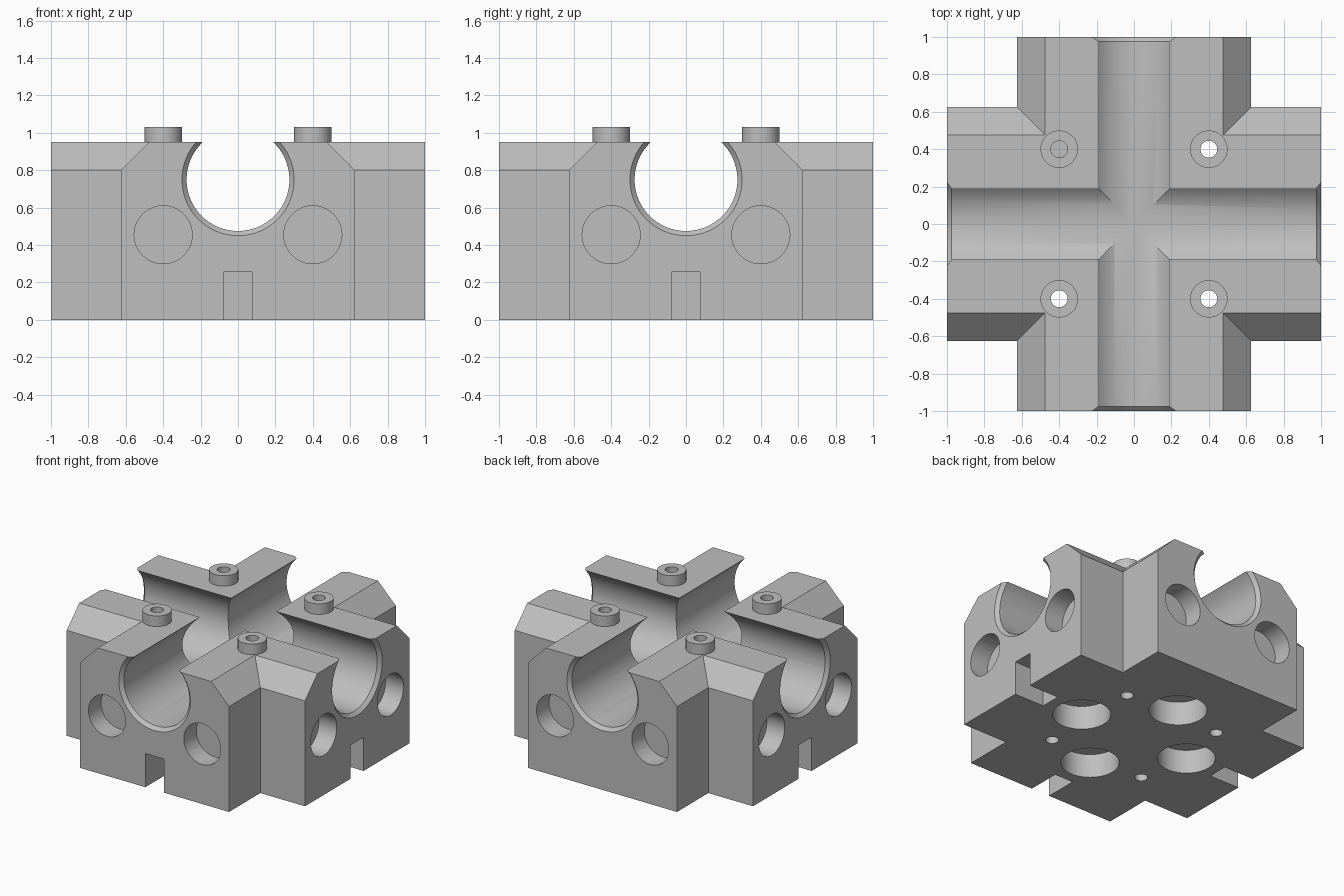
import bpy, bmesh, math
from mathutils import Matrix, Vector

if "Cube" in bpy.data.objects:
    bpy.data.objects.remove(bpy.data.objects["Cube"])

grey = bpy.data.materials.new("plain_grey")
grey.diffuse_color = (0.52, 0.52, 0.52, 1)
grey.use_nodes = True
grey.node_tree.nodes["Principled BSDF"].inputs["Base Color"].default_value = grey.diffuse_color


def make(name, bm):
    bmesh.ops.recalc_face_normals(bm, faces=bm.faces[:])
    me = bpy.data.meshes.new(name)
    bm.to_mesh(me)
    bm.free()
    me.materials.append(grey)
    ob = bpy.data.objects.new(name, me)
    bpy.context.collection.objects.link(ob)
    return ob


def lathe(name, profile, matrix, closed=False, n=64):
    """Turn (radius, height) points around z; cap both ends or join into a ring."""
    bm = bmesh.new()
    rings = [[bm.verts.new((r * math.cos(2 * math.pi * i / n),
                            r * math.sin(2 * math.pi * i / n), z)) for i in range(n)]
             for r, z in profile]
    pairs = list(zip(rings, rings[1:]))
    if closed:
        pairs.append((rings[-1], rings[0]))
    else:
        bm.faces.new(rings[0])
        bm.faces.new(rings[-1])
    for a, b in pairs:
        for i in range(n):
            j = (i + 1) % n
            bm.faces.new((a[i], a[j], b[j], b[i]))
    bm.transform(matrix)
    return make(name, bm)


def block(name, size, matrix):
    bm = bmesh.new()
    bmesh.ops.create_cube(bm, size=1)
    bm.transform(matrix @ Matrix.Diagonal((*size, 1)))
    return make(name, bm)


def bar(name, matrix):
    """Long bar along y with chamfered top edges."""
    pts = [(-.625, 0), (.625, 0), (.625, .8), (.475, .95), (-.475, .95), (-.625, .8)]
    bm = bmesh.new()
    f = bm.faces.new([bm.verts.new((x, -1, z)) for x, z in pts])
    new = bmesh.ops.extrude_face_region(bm, geom=[f])["geom"]
    bmesh.ops.translate(bm, vec=(0, 2, 0),
                        verts=[v for v in new if isinstance(v, bmesh.types.BMVert)])
    bm.transform(matrix)
    return make(name, bm)


def combine(target, tool, op):
    mod = target.modifiers.new("cut", "BOOLEAN")
    mod.object, mod.operation, mod.solver = tool, op, "EXACT"
    bpy.context.view_layer.objects.active = target
    bpy.ops.object.modifier_apply(modifier=mod.name)
    bpy.data.objects.remove(tool)


def smooth(ob):
    bpy.ops.object.select_all(action="DESELECT")
    ob.select_set(True)
    bpy.context.view_layer.objects.active = ob
    bpy.ops.object.shade_smooth_by_angle(angle=math.radians(30))


def turn(k):
    return Matrix.Rotation(k * math.pi / 2, 4, "Z")


def move(x, y, z):
    return Matrix.Translation((x, y, z))


lay = Matrix.Rotation(math.pi / 2, 4, "X")      # z axis -> -y axis

# Cross-shaped body
body = bar("cross_body", turn(0))
combine(body, bar("cross_bar", turn(1)), "UNION")

# Two crossing pipe channels with flared ends
channel = [(.35, -1.05), (.275, -.975), (.275, .975), (.35, 1.05)]
for k in range(2):
    combine(body, lathe("channel_cutter", channel, turn(k) @ move(0, 0, .75) @ lay),
            "DIFFERENCE")

# Same pockets on each of the four arms
for k in range(4):
    t = turn(k)
    # bottom round pocket
    combine(body, lathe("bottom_cutter", [(.2, -.1), (.2, .18)], t @ move(0, -.47, 0)),
            "DIFFERENCE")
    # end slot
    combine(body, block("slot_cutter", (.155, .5, .51), t @ move(0, -1, 0)), "DIFFERENCE")
    # two round pockets in the end face
    for s in (-1, 1):
        combine(body, lathe("side_cutter", [(.155, -.15), (.155, .1)],
                            t @ move(s * .4, -1, .455) @ lay), "DIFFERENCE")
    # bolt hole and raised collar
    combine(body, lathe("bolt_cutter", [(.045, -.1), (.045, 1.2)], t @ move(.4, .4, 0)),
            "DIFFERENCE")
    collar = lathe(f"bolt_collar_{k + 1}",
                   [(.045, .95), (.1, .95), (.1, 1.03), (.045, 1.03)],
                   t @ move(.4, .4, 0), closed=True)
    smooth(collar)

smooth(body)
